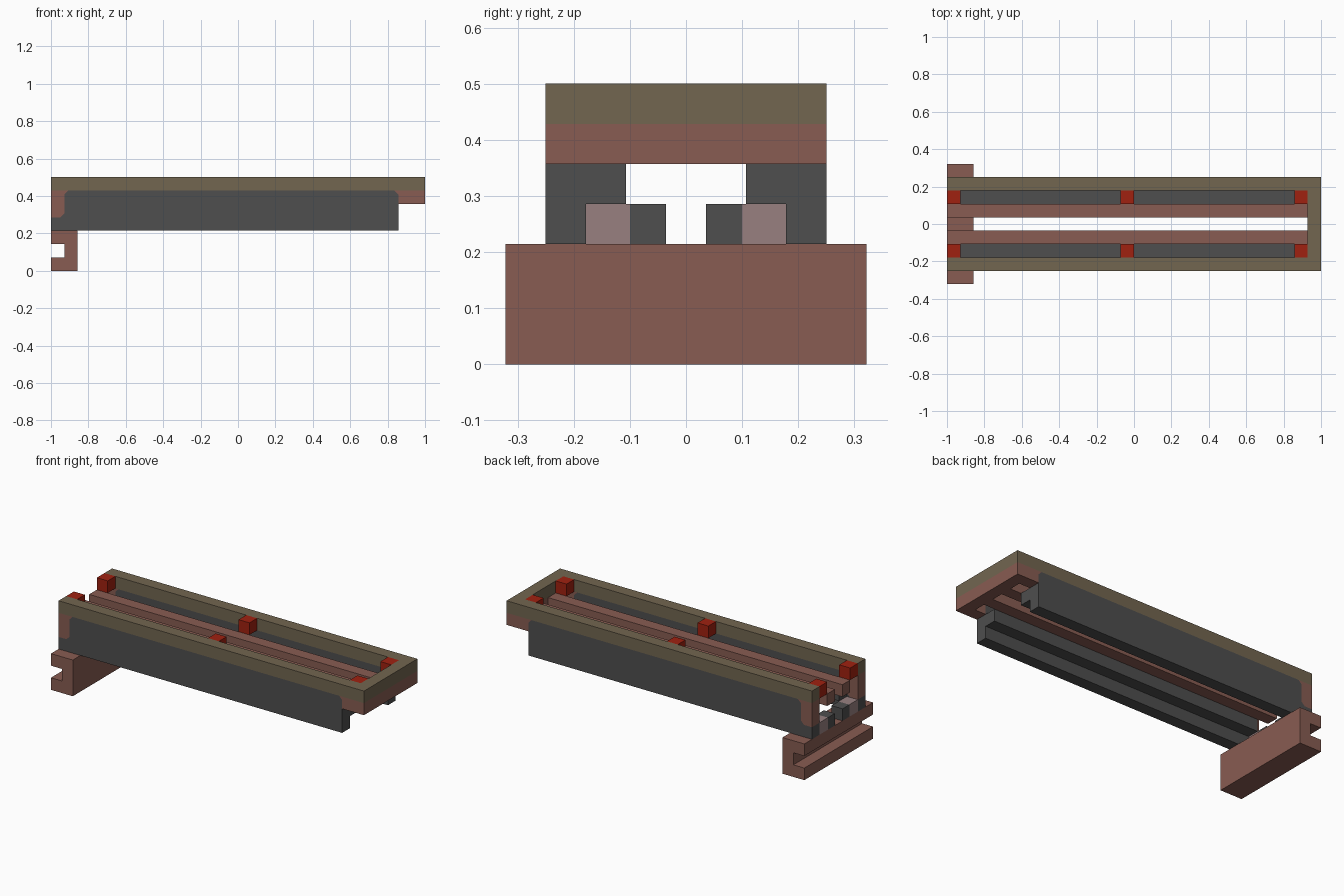
import bpy
import bmesh

if "Cube" in bpy.data.objects:
    bpy.data.objects.remove(bpy.data.objects["Cube"], do_unlink=True)

U = 1 / 14  # grid step: the length is 28 steps


def material(name, rgb):
    lin = [((c / 255 + 0.055) / 1.055) ** 2.4 for c in rgb] + [1.0]
    m = bpy.data.materials.new(name)
    m.use_nodes = True
    m.diffuse_color = lin
    m.node_tree.nodes["Principled BSDF"].inputs["Base Color"].default_value = lin
    return m


OLIVE = material("olive brown", (114, 102, 80))
BROWN = material("reddish brown", (136, 92, 82))
GREY = material("dark grey", (78, 78, 78))
RED = material("red", (160, 33, 16))
PINK = material("dusty pink", (152, 128, 128))


def prism(name, outline, y0, y1, mat):
    """Extrude an x-z outline, given in grid steps, from y0 to y1."""
    bm = bmesh.new()
    face = bm.faces.new([bm.verts.new((x * U, y0 * U, z * U)) for x, z in outline])
    out = bmesh.ops.extrude_face_region(bm, geom=[face])
    for v in out["geom"]:
        if isinstance(v, bmesh.types.BMVert):
            v.co.y = y1 * U
    bmesh.ops.recalc_face_normals(bm, faces=bm.faces)
    mesh = bpy.data.meshes.new(name)
    bm.to_mesh(mesh)
    bm.free()
    mesh.materials.append(mat)
    ob = bpy.data.objects.new(name, mesh)
    bpy.context.collection.objects.link(ob)
    return ob


def box(name, xs, ys, zs, mat):
    (a, b), (c, d) = xs, zs
    return prism(name, [(a, c), (b, c), (b, d), (a, d)], ys[0], ys[1], mat)


# C-shaped foot under the right end
prism("foot", [(-14, 0), (-12, 0), (-12, 3), (-14, 3), (-14, 2), (-13, 2),
               (-13, 1), (-14, 1)], -4.5, 4.5, BROWN)

# End bar closing the frame
box("end_bar_top", (13, 14), (-3.5, 3.5), (6, 7), OLIVE)
box("end_bar_bottom", (13, 14), (-3.5, 3.5), (5, 6), BROWN)

# Clipped corners shared by the grey web and its brown ends
K = 0.28
right_step = [(-14 + 1 - K, 4), (-13, 4 + K), (-13, 6 - K), (-13 + K, 6)]
left_step = [(12 - K, 6), (12, 6 - K)]

for side, s in (("front", -1), ("back", 1)):
    def span(a, b):
        return tuple(sorted((s * a, s * b)))

    outer, channel, inner = span(2.5, 3.5), span(1.5, 2.5), span(0.5, 1.5)

    # Outer side wall: cap, grey web and brown ends
    box(side + "_top_rail", (-14, 13), outer, (6, 7), OLIVE)
    prism(side + "_web", [(-14, 3), (12, 3)] + left_step[::-1]
          + right_step[::-1] + [(-14, 4)], *outer, GREY)
    prism(side + "_web_right_end", [(-14, 4)] + right_step + [(-14, 6)], *outer, BROWN)
    prism(side + "_web_left_end", left_step + [(12, 5), (13, 5), (13, 6)], *outer, BROWN)

    # Channel floor, inner rail and the small blocks on the foot
    box(side + "_channel_floor", (-13, 12), channel, (4, 5), GREY)
    box(side + "_inner_rail", (-14, 13), inner, (5, 6), BROWN)
    box(side + "_foot_block", (-14, -13), span(0.5, 1.4), (3, 4), GREY)
    box(side + "_foot_spacer", (-14, -13), span(1.4, 2.5), (3, 4), PINK)

    # Red marker cubes
    for label, x in (("right", -14), ("middle", -1), ("left", 12)):
        box(f"{side}_{label}_marker", (x, x + 1), channel, (6, 7), RED)
